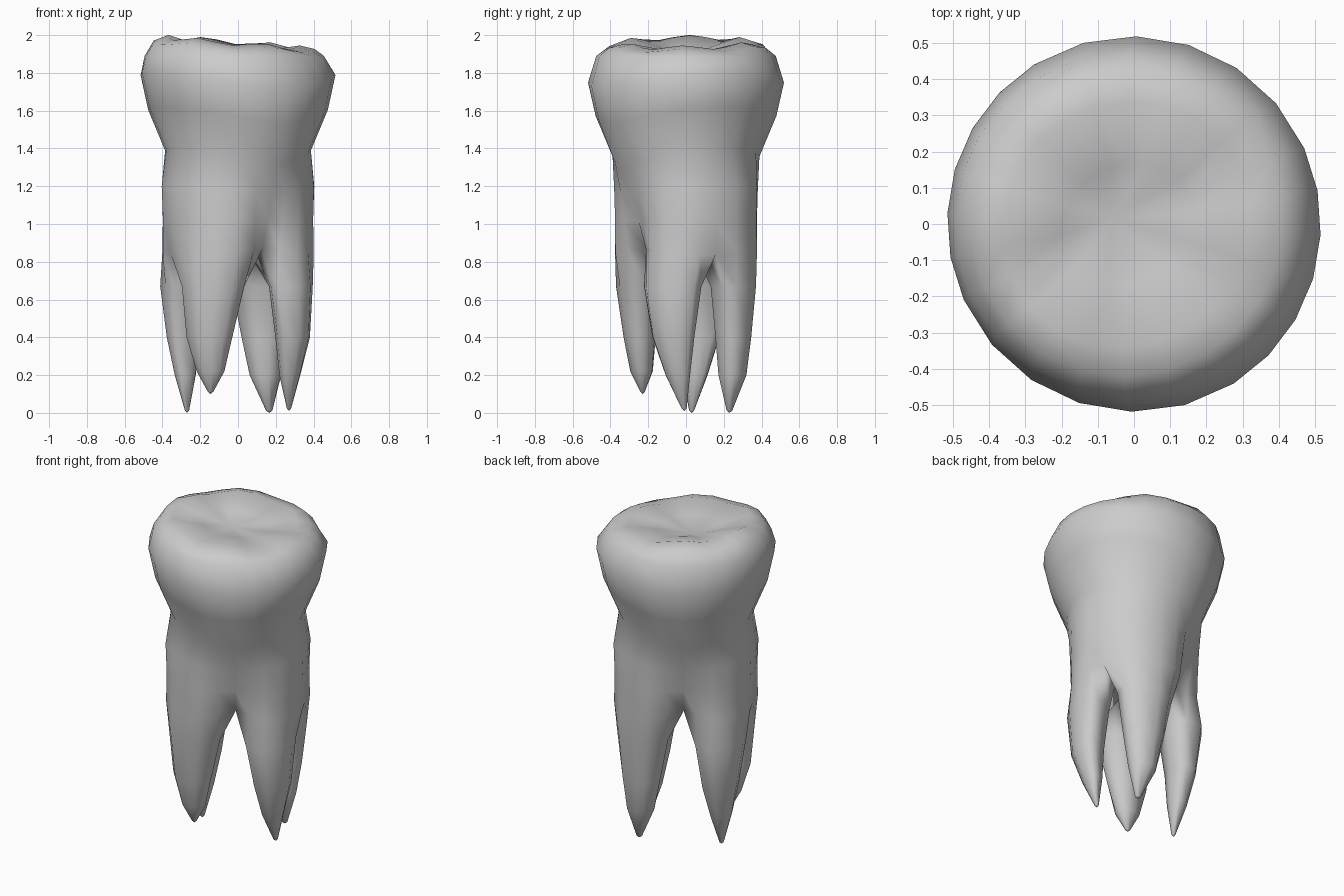
import bpy, bmesh
from math import sin, cos, radians, degrees, atan2, exp, sqrt
from mathutils import Vector

if "Cube" in bpy.data.objects:
    bpy.data.objects.remove(bpy.data.objects["Cube"])

bm = bmesh.new()
SEG = 6
# Directions of the four furcations between the roots
GAPS = [204, 302, 384, 482, 564]
ANGLES = [GAPS[k] + (GAPS[k + 1] - GAPS[k]) * i / SEG for k in range(4) for i in range(SEG)]
N = len(ANGLES)
LONG_AXIS = 30


def dent(t, centre, width):
    d = (t - centre + 90) % 180 - 90
    return exp(-(d / width) ** 2)


def ellipse_r(a, b, t):
    t = radians(t)
    return a * b / sqrt((b * cos(t)) ** 2 + (a * sin(t)) ** 2)


def ring(z, a, b, deep=0.0, shallow=0.0, cx=0.0, sag=0.0, lift=0.0, zf=None):
    """Oval section; sag lowers it on the two grooved sides, lift raises the others."""
    verts = []
    for t in ANGLES:
        r = ellipse_r(a, b, t - LONG_AXIS) - deep * dent(t, 302, 18) - shallow * dent(t, 24, 12)
        zz = zf(t) if zf else z - sag * dent(t, 302, 38) + lift * dent(t, 24, 38)
        verts.append(bm.verts.new((cx + r * cos(radians(t)), r * sin(radians(t)), zz)))
    return verts


def bridge(upper, lower):
    n = len(upper)
    for i in range(n):
        j = (i + 1) % n
        bm.faces.new((upper[i], lower[i], lower[j], upper[j]))


def cusps(t):
    return 1.961 + 0.028 * cos(radians(t - 172)) + 0.012 * cos(radians(6 * (t - 177)))


# Crown and trunk, from the chewing surface down to the root fork
rings = [
    ring(0, .19, .16, cx=-.02, zf=lambda t: cusps(t) * .4 + 1.93 * .6 - .015),
    ring(0, .355, .335, cx=-.02, zf=cusps),
    ring(0, .43, .42, cx=-.02, zf=lambda t: cusps(t) * .8 + 1.94 * .2 - .018),
    ring(1.89, .475, .475, cx=-.02),
    ring(1.77, .515, .52, sag=.05, lift=.04),
    ring(1.60, .475, .48, sag=.06, lift=.02),
    ring(1.40, .385, .39, sag=.09),
    ring(1.20, .42, .37, .03, .01, sag=.04),
    ring(1.02, .415, .367, .07, .02),
    ring(0.84, .42, .367, .12, .03, sag=-.03),
]
for up, low in zip(rings, rings[1:]):
    bridge(up, low)
pit = bm.verts.new((-.06, .02, 1.895))
for i in range(N):
    bm.faces.new((pit, rings[0][i], rings[0][(i + 1) % N]))

# Underside of the fork: a centre point and a midpoint towards each gap
fork = rings[-1]
centre = bm.verts.new((0, 0, .94))
mids = []
for k in range(4):
    g = fork[k * SEG].co
    mids.append(bm.verts.new((g.x * .5, g.y * .5, .91)))

# Each root: long-axis angle, then sections (x, y, z, half length, half width), then tip
ROOTS = [
    (-5, [(-.13, -.25, .67, .17, .12), (-.15, -.245, .40, .125, .085), (-.145, -.235, .22, .075, .06)], (-.145, -.23, .10)),
    (75, [(.28, -.075, .67, .165, .112), (.29, -.07, .40, .12, .09), (.275, -.045, .20, .07, .055)], (.27, -.01, .01)),
    (-5, [(.13, .25, .67, .17, .12), (.14, .25, .40, .125, .095), (.145, .245, .20, .085, .075)], (.165, .23, 0)),
    (75, [(-.29, .07, .67, .165, .12), (-.29, .07, .40, .12, .085), (-.28, .05, .20, .07, .055)], (-.27, .03, 0)),
]
for k, (axis, sections, tip) in enumerate(ROOTS):
    outer = [fork[(k * SEG + i) % N] for i in range(SEG + 1)]
    loop = outer + [mids[(k + 1) % 4], centre, mids[k]]
    c = Vector((sections[0][0], sections[0][1]))
    dirs = [degrees(atan2(v.co.y - c.y, v.co.x - c.x)) for v in loop]
    for x, y, z, a, b in sections:
        low = []
        for t in dirs:
            r = ellipse_r(a, b, t - axis)
            low.append(bm.verts.new((x + r * cos(radians(t)), y + r * sin(radians(t)), z)))
        bridge(loop, low)
        loop = low
    # Small blunt end
    low = [bm.verts.new((tip[0] + (v.co.x - x) * .2, tip[1] + (v.co.y - y) * .2, tip[2] + .012)) for v in loop]
    bridge(loop, low)
    end = bm.verts.new(tip)
    for i in range(len(low)):
        bm.faces.new((low[i], end, low[(i + 1) % len(low)]))

bmesh.ops.recalc_face_normals(bm, faces=bm.faces)
for f in bm.faces:
    f.smooth = True
mesh = bpy.data.meshes.new("molar_tooth")
bm.to_mesh(mesh)
bm.free()
tooth = bpy.data.objects.new("molar_tooth", mesh)
bpy.context.collection.objects.link(tooth)
